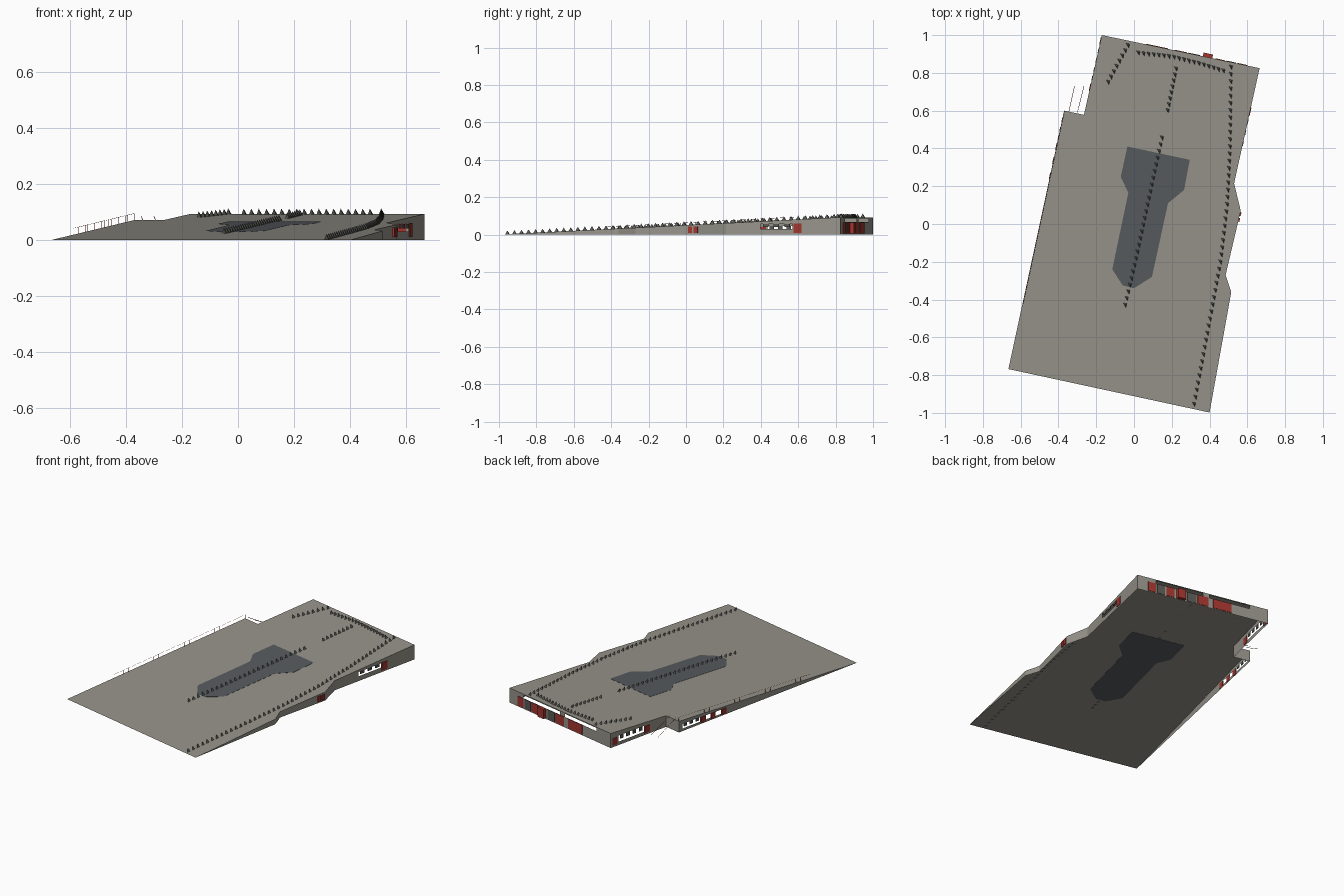
import bpy, bmesh, math
from mathutils import Vector

if "Cube" in bpy.data.objects:
    bpy.data.objects.remove(bpy.data.objects["Cube"])

H = 0.093                                   # roof height at the back
U = Vector((0.211, 0.9775, 0)).normalized()  # length direction
V = Vector((U.y, -U.x, 0))                   # width direction


def roof_z(x, y):
    return max(0.0, (U.x * x + U.y * y + 0.888) / 1.833 * H)


def mat(name, rgb):
    m = bpy.data.materials.new(name)
    m.diffuse_color = (*rgb, 1)
    m.use_nodes = True
    m.node_tree.nodes["Principled BSDF"].inputs["Base Color"].default_value = m.diffuse_color
    return m


STONE = mat("warm grey", (0.305, 0.295, 0.255))
GLASS = mat("slate blue", (0.095, 0.105, 0.115))
DARK = mat("dark grey", (0.1, 0.102, 0.092))
RED = mat("red", (0.36, 0.035, 0.028))


def finish(bm, name, material):
    me = bpy.data.meshes.new(name)
    bm.to_mesh(me)
    bm.free()
    me.materials.append(material)
    ob = bpy.data.objects.new(name, me)
    bpy.context.collection.objects.link(ob)
    return ob


def prism(bm, base, top):
    """Closed solid between two matching loops of points."""
    a = [bm.verts.new(p) for p in base]
    b = [bm.verts.new(p) for p in top]
    n = len(a)
    bm.faces.new(a[::-1])
    bm.faces.new(b)
    for i in range(n):
        j = (i + 1) % n
        bm.faces.new((a[i], a[j], b[j], b[i]))
    bmesh.ops.recalc_face_normals(bm, faces=bm.faces)


outline = [(-0.665, -0.768), (0.40, -0.998), (0.515, -0.36), (0.485, -0.27),
           (0.565, 0.07), (0.53, 0.215), (0.665, 0.825), (-0.17, 1.0),
           (-0.265, 0.578), (-0.37, 0.60)]
# Window openings per wall: (start, end, sill, head)
openings = {5: [(0.30, 0.58, 0.03, 0.057)],
            6: [(0.14, 0.50, 0.067, 0.087), (0.55, 0.86, 0.067, 0.087)],
            7: [(0.14, 0.60, 0.022, 0.06)],
            9: [(0.02, 0.12, 0.016, 0.045), (0.152, 0.178, 0.016, 0.042),
                (0.207, 0.238, 0.014, 0.04)]}

# Sloping roof and outer walls, open underneath
bm = bmesh.new()
bm.faces.new([bm.verts.new((x, y, roof_z(x, y))) for x, y in outline])


def wall_strip(i, f0, f1, lo, hi):
    """Wall piece between two fractions; hi None reaches up to the roof."""
    p = Vector((*outline[i], 0))
    q = Vector((*outline[(i + 1) % len(outline)], 0))
    a, b = p.lerp(q, f0), p.lerp(q, f1)
    za, zb = (roof_z(a.x, a.y), roof_z(b.x, b.y)) if hi is None else (hi, hi)
    pts = [(a.x, a.y, lo), (b.x, b.y, lo)]
    if zb - lo > 0.001:
        pts.append((b.x, b.y, zb))
    if za - lo > 0.001:
        pts.append((a.x, a.y, za))
    if len(pts) > 2:
        bm.faces.new([bm.verts.new(v) for v in pts])


for i in range(len(outline)):
    start = 0.0
    for f0, f1, sill, head in openings.get(i, []):
        wall_strip(i, start, f0, 0, None)
        wall_strip(i, f0, f1, 0, sill)
        wall_strip(i, f0, f1, head, None)
        start = f1
    wall_strip(i, start, 1.0, 0, None)
finish(bm, "building_shell", STONE)

# Glazed area lying in the roof
patch = [(-0.035, 0.41), (0.295, 0.34), (0.265, 0.18), (0.18, 0.11),
         (0.095, -0.28), (0.0, -0.34), (-0.06, -0.325), (-0.115, -0.24),
         (-0.03, 0.165), (-0.07, 0.25)]
bm = bmesh.new()
prism(bm, [(x, y, roof_z(x, y) - 0.001) for x, y in patch],
      [(x, y, roof_z(x, y) + 0.001) for x, y in patch])
finish(bm, "roof_glazing", GLASS)


# Rows of small half-pyramid skylights along paths on the roof
def skylight_row(name, path, count):
    pts = [Vector(p) for p in path]
    lens = [(b - a).length for a, b in zip(pts, pts[1:])]
    bm = bmesh.new()
    for k in range(count):
        d = sum(lens) * k / (count - 1)
        i = 0
        while i < len(lens) - 1 and d > lens[i]:
            d -= lens[i]
            i += 1
        p = pts[i].lerp(pts[i + 1], d / lens[i])
        c = Vector((p.x, p.y, roof_z(p.x, p.y)))
        ring = []
        for su, sv in ((1, -1), (1, 1), (-1, 1)):
            q = c + U * su * 0.011 + V * sv * 0.01
            q.z = roof_z(q.x, q.y)
            ring.append(bm.verts.new(q))
        tip = bm.verts.new(c + Vector((0, 0, 0.021)))
        for a in range(3):
            bm.faces.new((ring[a], ring[(a + 1) % 3], tip))
        bm.faces.new(ring)
    bmesh.ops.recalc_face_normals(bm, faces=bm.faces)
    finish(bm, name, DARK)


skylight_row("skylights_right", [(0.315, -0.955), (0.40, -0.5), (0.455, -0.2),
                                 (0.49, 0.1), (0.505, 0.4), (0.51, 0.83)], 48)
skylight_row("skylights_centre", [(-0.05, -0.43), (0.0, -0.22), (0.09, 0.2), (0.145, 0.455)], 26)
skylight_row("skylights_inner", [(0.175, 0.60), (0.22, 0.82)], 8)
skylight_row("skylights_left", [(-0.14, 0.75), (-0.035, 0.945)], 8)
skylight_row("skylights_back", [(0.02, 0.905), (0.2, 0.885), (0.34, 0.85), (0.47, 0.81)], 18)


# Plates set through a wall running from outline corner i to the next
def plate(name, i, f0, f1, z0, z1, material, t=0.003):
    p = Vector((*outline[i], 0))
    q = Vector((*outline[(i + 1) % len(outline)], 0))
    out = Vector((q.y - p.y, p.x - q.x, 0)).normalized()
    a, b = p.lerp(q, f0), p.lerp(q, f1)
    base = [a - out * 0.002, a + out * t, b + out * t, b - out * 0.002]
    bm = bmesh.new()
    prism(bm, [v + Vector((0, 0, z0)) for v in base], [v + Vector((0, 0, z1)) for v in base])
    finish(bm, name, material)


def panes(name, i, count):
    """Dark panes hanging from the head of the first opening of a wall."""
    f0, f1, sill, head = openings[i][0]
    w = (f1 - f0) / count
    for k in range(count):
        plate(f"{name}_{k}", i, f0 + w * (k + 0.25), f0 + w * (k + 0.75),
              sill + 0.4 * (head - sill), head, DARK, 0.002)


# Right side: window panes, red doors
panes("right_window_pane", 5, 3)
plate("right_door", 5, 0.59, 0.66, 0.01, 0.06, RED)
for k, f in enumerate((0.83, 0.92)):
    plate(f"entrance_door_{k}", 3, f, f + 0.06, 0.01, 0.044, RED, 0.006)

# Back: red and dark panels, entrance porch
for k, (a, b) in enumerate(((0.08, 0.14), (0.22, 0.28), (0.46, 0.54), (0.58, 0.72))):
    plate(f"back_red_panel_{k}", 6, a, b, 0.006, 0.066, RED)
for k, (a, b) in enumerate(((0.15, 0.21), (0.38, 0.45))):
    plate(f"back_dark_panel_{k}", 6, a, b, 0.006, 0.066, DARK)
plate("back_porch", 6, 0.30, 0.36, 0.005, 0.066, RED, 0.02)

# Left side: upper and main walls
plate("left_red_panel_0", 7, 0.03, 0.12, 0.012, 0.055, RED)
panes("left_window_pane", 7, 4)
plate("left_red_panel_1", 7, 0.61, 0.7, 0.012, 0.055, RED)
panes("left_front_pane", 9, 3)
for k, f in enumerate((0.125, 0.18, 0.24)):
    plate(f"left_door_{k}", 9, f, f + 0.025, 0.006, 0.042, RED)


# Thin railings
def rods(name, segments, r, material):
    cu = bpy.data.curves.new(name, 'CURVE')
    cu.dimensions = '3D'
    cu.bevel_depth = r
    cu.bevel_resolution = 0
    for a, b in segments:
        s = cu.splines.new('POLY')
        s.points.add(1)
        s.points[0].co = (*a, 1)
        s.points[1].co = (*b, 1)
    cu.materials.append(material)
    bpy.context.collection.objects.link(bpy.data.objects.new(name, cu))


a, b = Vector((-0.368, 0.598)), Vector((-0.586, -0.42))
posts = []
for k in range(27):
    p = a.lerp(b, k / 26)
    z = roof_z(p.x, p.y)
    posts.append(((p.x, p.y, z), (p.x, p.y, z + 0.024)))
rods("roof_railing_posts", posts, 0.0004, RED)
rods("roof_railing_rail", [(posts[0][1], posts[-1][1])], 0.0006, RED)
rods("stair_handrails", [((-0.345, 0.595, 0.085), (-0.315, 0.73, 0.005)),
                         ((-0.30, 0.588, 0.085), (-0.265, 0.73, 0.005))], 0.0012, RED)
